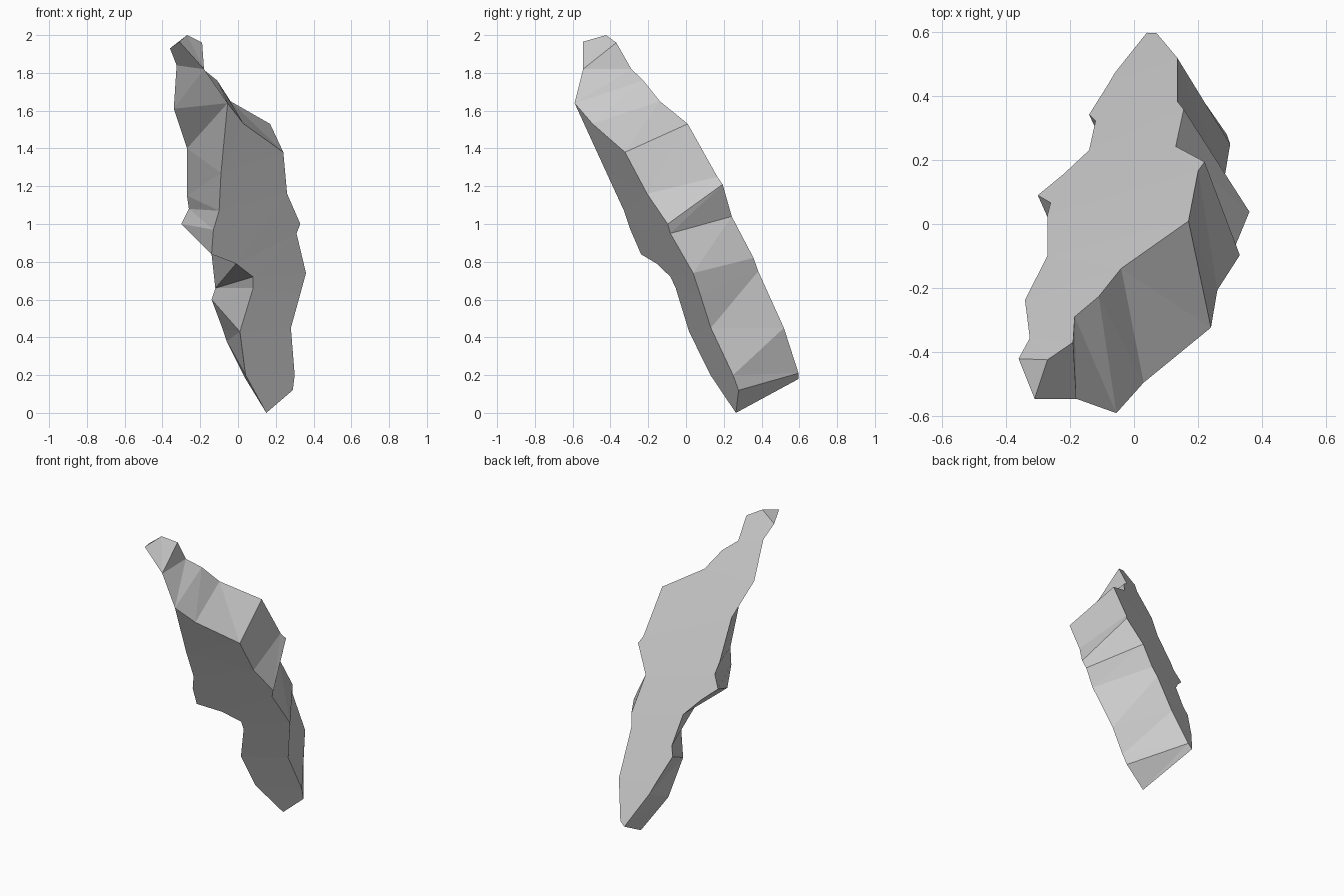
import bpy, bmesh

if "Cube" in bpy.data.objects:
    bpy.data.objects.remove(bpy.data.objects["Cube"])

# Outlines of the two tilted faces of the shard, as (x, z), clockwise from upper right
front = [(.24, 1.38), (.26, 1.16), (.33, 1.0), (.31, .95), (.36, .74), (.33, .63),
         (.28, .45), (.30, .20), (.29, .12), (.15, 0), (.04, .20), (.01, .43),
         (.08, .66), (.08, .72), (-.01, .79), (-.14, .84), (-.13, .97), (-.10, 1.07),
         (-.09, 1.27), (-.055, 1.64), (.03, 1.53)]
back = [(.17, 1.53), (.20, 1.25), (.22, 1.21), (.13, 1.04), (.155, .82), (.135, .75),
        (.135, .45), (.07, .21), (.04, .18), (-.01, .28), (-.06, .38), (-.08, .44),
        (-.14, .60), (-.12, .66), (-.14, .84), (-.22, .93), (-.30, 1.0), (-.26, 1.08),
        (-.27, 1.15), (-.27, 1.40), (-.34, 1.61), (-.325, 1.84), (-.36, 1.93),
        (-.27, 2.0), (-.19, 1.96), (-.185, 1.82), (-.11, 1.76), (-.04, 1.65)]

bm = bmesh.new()


def on_surface(outline, a, b, c, bend, mid):
    """Place an x, z outline on a tilted plane that bulges slightly around z = mid."""
    return [bm.verts.new((x, a + b * x + c * z - bend * (z - mid) ** 2, z))
            for x, z in outline]


f = on_surface(front, .206, .46, -.45, .03, .6)
b = on_surface(back, .687, .40, -.477, .04, .9)

# Broad front and back faces
broad = [bm.faces.new(f), bm.faces.new(b)]
bm.normal_update()
bmesh.ops.triangulate(bm, faces=broad)

# Peak ridge rising from the top of the front face
shoulder = bm.verts.new((-.18, -.545, 1.82))
tip = bm.verts.new((-.31, -.545, 1.965))

# Faceted rim: each front vertex fans out to the back vertices up to its target
ring = f[:20] + [shoulder, tip, shoulder, f[19], f[20], f[0]]
target = [0, 1, 2, 3, 4, 5, 6, 7, 7, 8, 10, 12, 13, 13, 14, 16, 17, 18, 19, 20,
          21, 23, 25, 26, 27, 28]
for i in range(1, len(ring)):
    bm.faces.new((ring[i - 1], ring[i], b[target[i - 1] % len(b)]))
    for j in range(target[i - 1], target[i]):
        bm.faces.new((ring[i], b[(j + 1) % len(b)], b[j]))

bmesh.ops.recalc_face_normals(bm, faces=bm.faces)
mesh = bpy.data.meshes.new("rock_shard")
bm.to_mesh(mesh)
bm.free()
bpy.context.collection.objects.link(bpy.data.objects.new("rock_shard", mesh))
